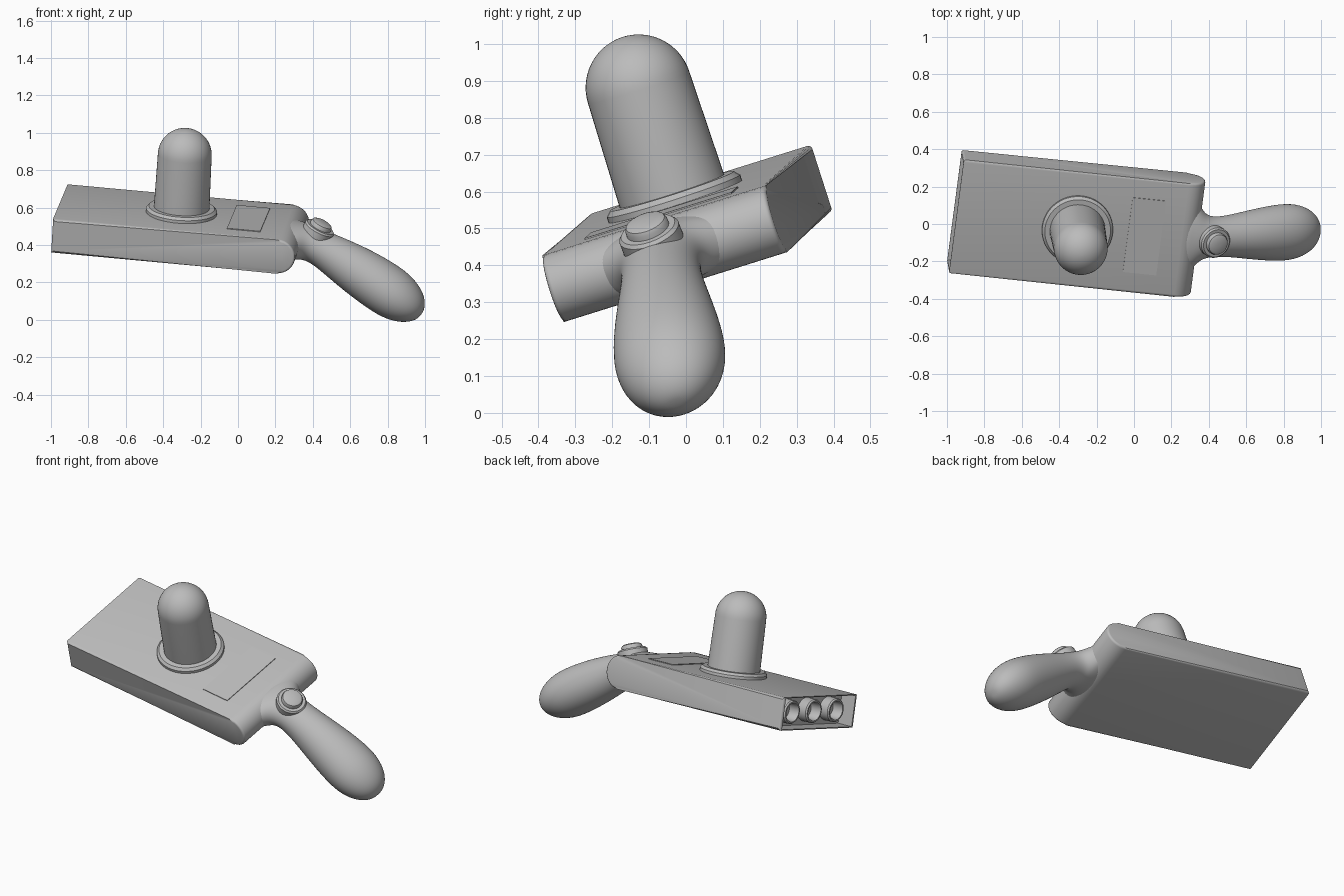
import bpy, bmesh
from math import sin, cos, pi, radians
from mathutils import Matrix, Vector

if "Cube" in bpy.data.objects:
    bpy.data.objects.remove(bpy.data.objects["Cube"])

# Tilted frame of the device: u runs to the handle, v to the back, w up
u = Vector((1, -0.103, -0.092)).normalized()
v = Vector((0.057, -0.305, 0.95)).cross(u).normalized()
w = u.cross(v)
FRAME = Matrix((u, v, w)).transposed().to_4x4()
FRAME.translation = (-0.955, 0.0665, 0.542)

grey = bpy.data.materials.new("plain_grey")
grey.use_nodes = True
colour = (0.5, 0.5, 0.5, 1)
grey.diffuse_color = colour
grey.node_tree.nodes["Principled BSDF"].inputs["Base Color"].default_value = colour


def finish(name, bm, local=Matrix(), angle=35):
    bmesh.ops.recalc_face_normals(bm, faces=bm.faces)
    mesh = bpy.data.meshes.new(name)
    bm.to_mesh(mesh)
    bm.free()
    mesh.materials.append(grey)
    obj = bpy.data.objects.new(name, mesh)
    bpy.context.collection.objects.link(obj)
    obj.matrix_world = FRAME @ local
    bpy.ops.object.select_all(action="DESELECT")
    obj.select_set(True)
    bpy.context.view_layer.objects.active = obj
    bpy.ops.object.shade_smooth_by_angle(angle=radians(angle))
    return obj


def loft(bm, rings, closed=False):
    """Skin a list of equal rings; closed joins the last ring to the first."""
    rings = [[bm.verts.new(p) for p in ring] for ring in rings]
    count = len(rings[0])
    pairs = list(zip(rings, rings[1:]))
    if closed:
        pairs.append((rings[-1], rings[0]))
    else:
        bm.faces.new(rings[0])
        bm.faces.new(rings[-1])
    for a, b in pairs:
        for i in range(count):
            j = (i + 1) % count
            bm.faces.new((a[i], a[j], b[j], b[i]))


def turned(name, profile, local, closed=False, sides=48):
    """Revolve (radius, height) points around the local z axis."""
    bm = bmesh.new()
    loft(bm, [[(r * cos(2 * pi * i / sides), r * sin(2 * pi * i / sides), h)
               for i in range(sides)] for r, h in profile], closed)
    return finish(name, bm, local)


# Body: slab with a round nose, softened sides and a recessed open end
HALF, WIDE, LENGTH = 0.095, 0.32, 1.31
outline = [(0, HALF), (0, -HALF)]
for i in range(17):
    a = -pi / 2 + pi * i / 16
    outline.append((LENGTH - HALF + HALF * cos(a), HALF * sin(a)))
bm = bmesh.new()
loft(bm, [[(x, side, z) for x, z in outline] for side in (-WIDE, WIDE)])
rims = [e for e in bm.edges if abs(e.verts[0].co.y - e.verts[1].co.y) < 0.001]
bmesh.ops.bevel(bm, geom=rims, offset=0.012, segments=3, profile=0.5, affect="EDGES")
bmesh.ops.recalc_face_normals(bm, faces=bm.faces)
end = max((f for f in bm.faces if f.normal.x < -0.99), key=lambda f: f.calc_area())
bmesh.ops.inset_region(bm, faces=[end], thickness=0.008)
bmesh.ops.inset_region(bm, faces=[end], thickness=0.0005, depth=-0.1)
finish("body", bm)

# Three hollow tubes inside the open end
for n, offset in enumerate((-0.19, 0, 0.19)):
    place = Matrix.Translation((0.11, offset, 0)) @ Matrix.Rotation(-pi / 2, 4, "Y")
    turned(f"end_tube_{n + 1}",
           [(0.068, 0), (0.068, 0.07), (0.062, 0.078), (0.054, 0.078),
            (0.05, 0.07), (0.05, 0)], place, closed=True)

# Dome and its collar on the top face
top = Matrix.Translation((0.653, 0, HALF))
turned("collar", [(0.19, -0.01), (0.19, 0.016), (0.176, 0.03), (0.1, 0.03)], top)
dome = [(0.149, 0), (0.144, 0.325)]
dome += [(0.144 * cos(a), 0.325 + 0.144 * sin(a))
         for a in (pi / 2 * i / 14 for i in range(1, 14))] + [(0.004, 0.469)]
turned("dome", dome, top)

# Thin panel on the top face
bm = bmesh.new()
bmesh.ops.create_cube(bm, size=1)
bmesh.ops.scale(bm, vec=(0.18, 0.42, 0.008), verts=bm.verts)
finish("top_panel", bm, Matrix.Translation((1.015, 0, HALF)))

# Handle: position along u and w, half thickness, half width, tilt in degrees
sections = [
    (1.20, 0, 0.092, 0.25, 0), (1.27, 0, 0.092, 0.22, 0),
    (1.305, -0.002, 0.092, 0.165, 4), (1.335, -0.007, 0.092, 0.128, 10),
    (1.37, -0.016, 0.093, 0.112, 17), (1.42, -0.035, 0.097, 0.108, 23),
    (1.50, -0.075, 0.112, 0.115, 27), (1.62, -0.14, 0.131, 0.136, 28),
    (1.74, -0.207, 0.139, 0.153, 30), (1.83, -0.26, 0.136, 0.154, 32),
    (1.90, -0.305, 0.111, 0.129, 35), (1.945, -0.335, 0.075, 0.09, 36),
    (1.967, -0.351, 0.036, 0.045, 36), (1.97, -0.354, 0.01, 0.012, 36)]
bm = bmesh.new()
rings = []
for x, z, thick, wide, tilt in sections:
    t = radians(tilt)
    rings.append([(x + thick * sin(a) * sin(t), wide * cos(a), z + thick * sin(a) * cos(t))
                  for a in (2 * pi * i / 32 for i in range(32))])
loft(bm, rings)
handle = finish("handle", bm, angle=80)
handle.modifiers.new("smooth", "SUBSURF").levels = 2

# Thumb button on a collar where the handle meets the body
spot = Matrix.Translation((1.395, 0, 0.066)) @ Matrix.Rotation(radians(23), 4, "Y")
turned("button_collar", [(0.085, -0.025), (0.085, 0.014), (0.077, 0.023), (0.05, 0.023)], spot)
turned("button", [(0.06, 0), (0.06, 0.036), (0.055, 0.046), (0.042, 0.052), (0.005, 0.053)], spot)
